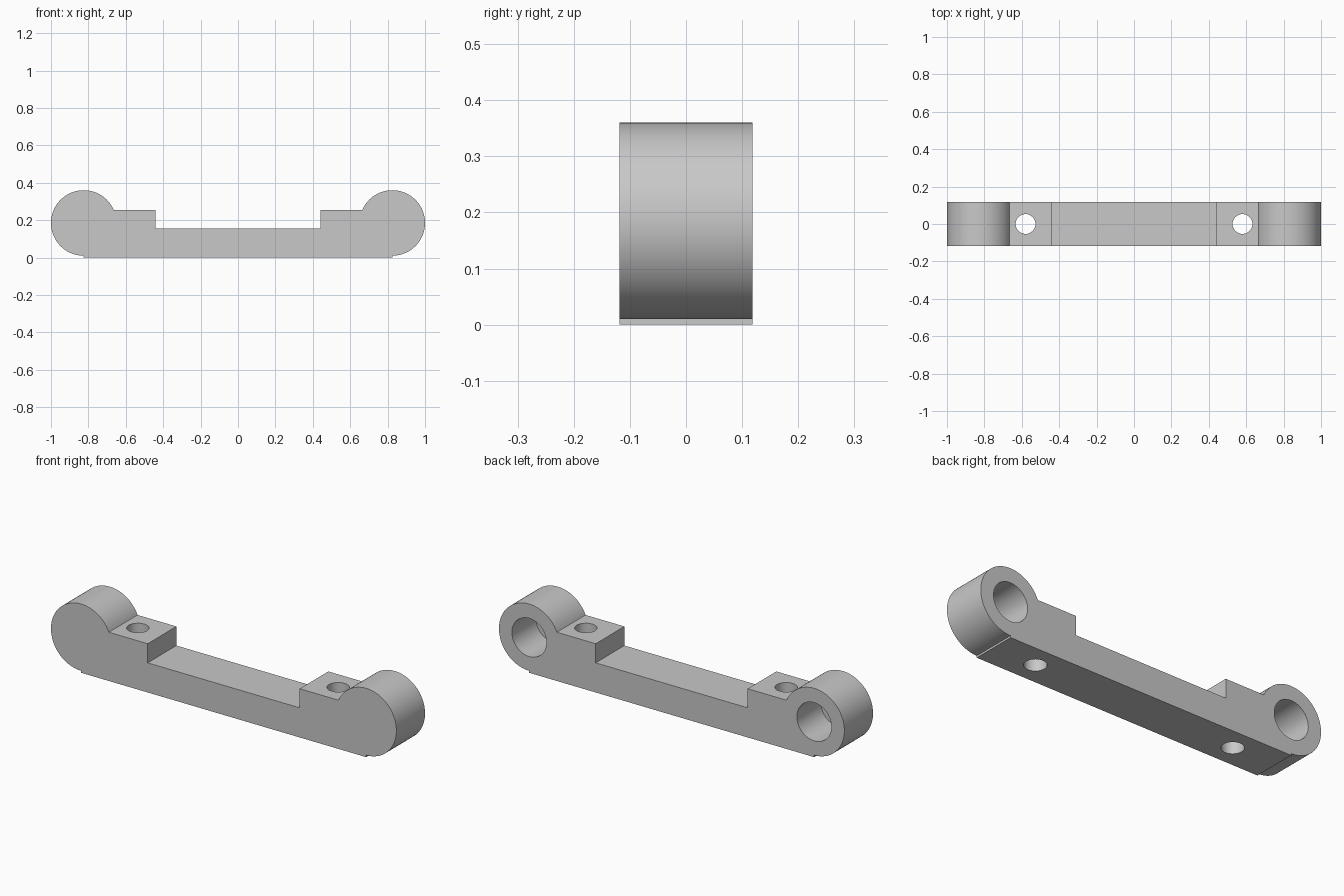
import bpy, bmesh, math
from mathutils import Matrix

cube = bpy.data.objects.get("Cube")
if cube:
    bpy.data.objects.remove(cube, do_unlink=True)

DEPTH = 0.237          # front to back
EYE_X, EYE_Z, EYE_R = 0.825, 0.185, 0.175
BORE_R, BORE_WALL = 0.10, 0.04
BOLT_X, BOLT_R = 0.58, 0.053
LEDGE_X, LEDGE_Z, FLOOR_Z = 0.44, 0.255, 0.155

grey = bpy.data.materials.new("plain grey")
grey.use_nodes = True
colour = (0.58, 0.58, 0.58, 1)
grey.diffuse_color = colour
grey.node_tree.nodes["Principled BSDF"].inputs["Base Color"].default_value = colour


def make_object(name, bm):
    bmesh.ops.recalc_face_normals(bm, faces=bm.faces)
    mesh = bpy.data.meshes.new(name)
    bm.to_mesh(mesh)
    bm.free()
    mesh.materials.append(grey)
    obj = bpy.data.objects.new(name, mesh)
    bpy.context.collection.objects.link(obj)
    return obj


def cylinder(name, radius, length, centre, turn):
    bm = bmesh.new()
    bmesh.ops.create_cone(bm, cap_ends=True, segments=64, radius1=radius, radius2=radius,
                          depth=length, matrix=Matrix.Translation(centre) @ turn)
    return make_object(name, bm)


# Right half of the side profile: underside step, round eye, ledge, recess
end = math.pi - math.asin((LEDGE_Z - EYE_Z) / EYE_R)
start = -math.pi / 2
steps = 56
half = [(EYE_X, 0)]
for i in range(steps + 1):
    a = start + (end - start) * i / steps
    half.append((EYE_X + EYE_R * math.cos(a), EYE_Z + EYE_R * math.sin(a)))
half += [(LEDGE_X, LEDGE_Z), (LEDGE_X, FLOOR_Z)]
profile = half + [(-x, z) for x, z in reversed(half)]

# Bracket body, extruded front to back
bm = bmesh.new()
face = bm.faces.new([bm.verts.new((x, -DEPTH / 2, z)) for x, z in profile])
extruded = bmesh.ops.extrude_face_region(bm, geom=[face])
bmesh.ops.translate(bm, vec=(0, DEPTH, 0),
                    verts=[g for g in extruded["geom"] if isinstance(g, bmesh.types.BMVert)])
body = make_object("bracket_body", bm)

# Blind bores from the back and vertical bolt holes
cutters = []
for side, s in (("left", 1), ("right", -1)):
    bore_centre = (s * EYE_X, BORE_WALL, EYE_Z)
    bore_length = DEPTH                      # runs out past the back face
    cutters.append(cylinder(side + "_bore_cutter", BORE_R, bore_length, bore_centre,
                            Matrix.Rotation(math.pi / 2, 4, 'X')))
    cutters.append(cylinder(side + "_bolt_cutter", BOLT_R, 1, (s * BOLT_X, 0, 0.2),
                            Matrix.Identity(4)))

bpy.ops.object.select_all(action='DESELECT')
bpy.context.view_layer.objects.active = body
body.select_set(True)
for cutter in cutters:
    cutter.hide_render = True
    mod = body.modifiers.new(cutter.name, 'BOOLEAN')
    mod.operation = 'DIFFERENCE'
    mod.solver = 'EXACT'
    mod.object = cutter
    bpy.ops.object.modifier_apply(modifier=mod.name)
for cutter in cutters:
    bpy.data.objects.remove(cutter, do_unlink=True)

bpy.ops.object.shade_smooth_by_angle(angle=math.radians(30))
